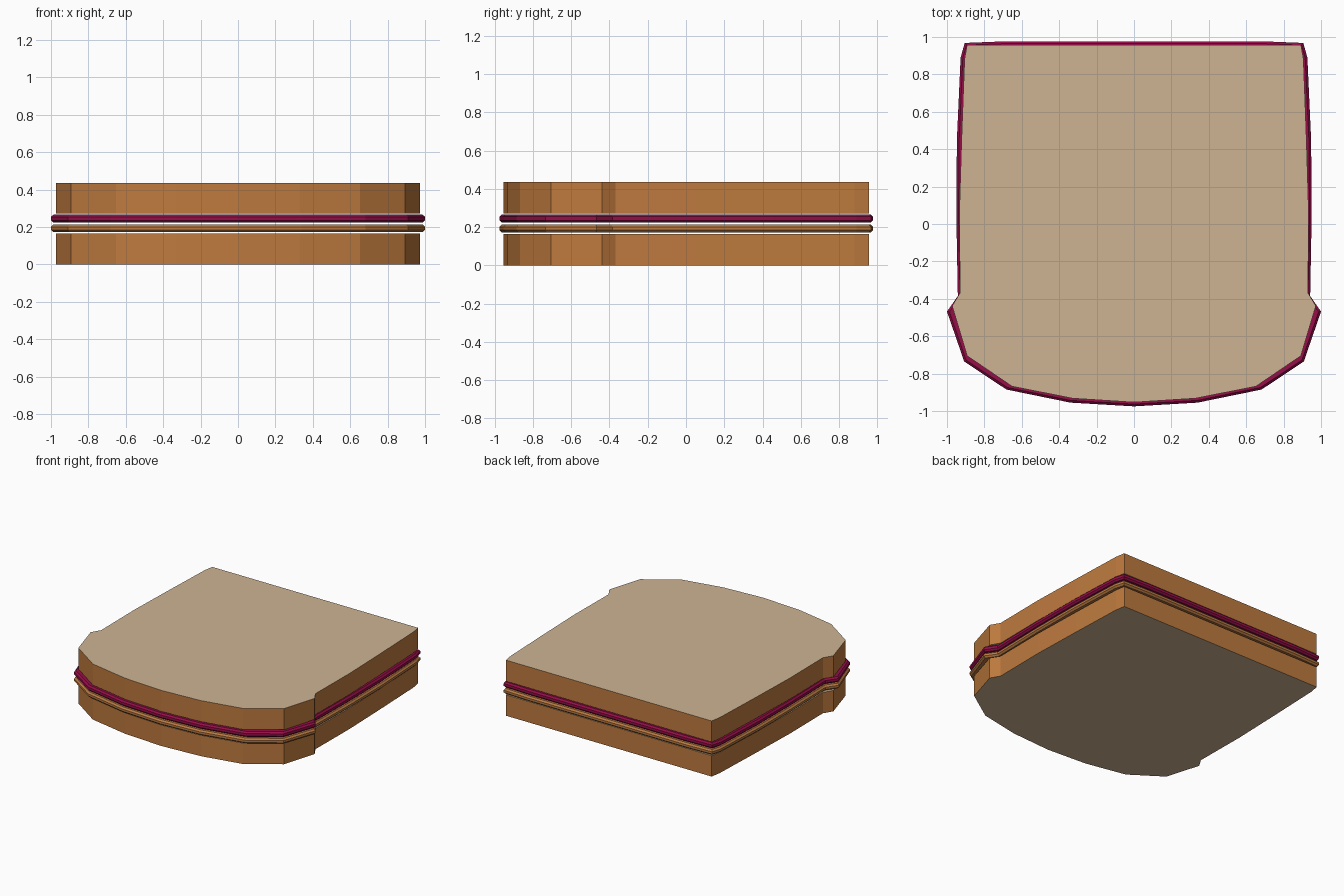
import bpy, bmesh

if "Cube" in bpy.data.objects:
    bpy.data.objects.remove(bpy.data.objects["Cube"])

def material(name, rgb):
    m = bpy.data.materials.new(name)
    lin = [((c / 255 + 0.055) / 1.055) ** 2.4 for c in rgb]
    m.diffuse_color = (*lin, 1)
    m.use_nodes = True
    m.node_tree.nodes["Principled BSDF"].inputs["Base Color"].default_value = m.diffuse_color
    return m

crumb = material("bread crumb tan", (205, 180, 148))
crust = material("crust brown", (190, 122, 62))
jelly = material("jelly crimson", (150, 14, 72))
peanut = material("peanut butter brown", (186, 122, 66))

# Right half outlines, front middle to back middle
BREAD = [(0, -.953), (.33, -.932), (.652, -.868), (.892, -.705), (.972, -.438),
         (.93, -.368), (.934, .05), (.922, .45), (.906, .88), (.893, .957)]
FILLING = [(0, -.975), (.34, -.955), (.682, -.885), (.908, -.735), (1.0, -.468),
           (.942, -.385), (.95, .05), (.947, .45), (.927, .89), (.905, .968), (.68, .977)]

def slab(name, half, z0, z1, side, flat, bevel=0):
    pts = half + [(-x, y) for x, y in reversed(half) if x > 0]
    bm = bmesh.new()
    base = bm.faces.new([bm.verts.new((x, y, z0)) for x, y in pts])
    ext = bmesh.ops.extrude_face_region(bm, geom=[base])
    for v in ext["geom"]:
        if isinstance(v, bmesh.types.BMVert):
            v.co.z = z1
    bmesh.ops.recalc_face_normals(bm, faces=bm.faces)
    if bevel:
        rims = [e for e in bm.edges if abs(e.verts[0].co.z - e.verts[1].co.z) < 1e-6]
        bmesh.ops.bevel(bm, geom=rims, offset=bevel, segments=1, affect='EDGES')
    # cut faces of the bread are crumb, the rim is crust
    bm.normal_update()
    for f in bm.faces:
        f.material_index = 1 if abs(f.normal.z) > .9 else 0
    me = bpy.data.meshes.new(name)
    bm.to_mesh(me)
    bm.free()
    me.materials.append(side)
    me.materials.append(flat)
    ob = bpy.data.objects.new(name, me)
    bpy.context.collection.objects.link(ob)

slab("bottom_bread", BREAD, 0, .164, crust, crumb)
slab("peanut_butter_layer", FILLING, .172, .213, peanut, peanut, .012)
slab("jelly_layer", FILLING, .223, .266, jelly, jelly, .012)
slab("top_bread", BREAD, .271, .436, crust, crumb)
